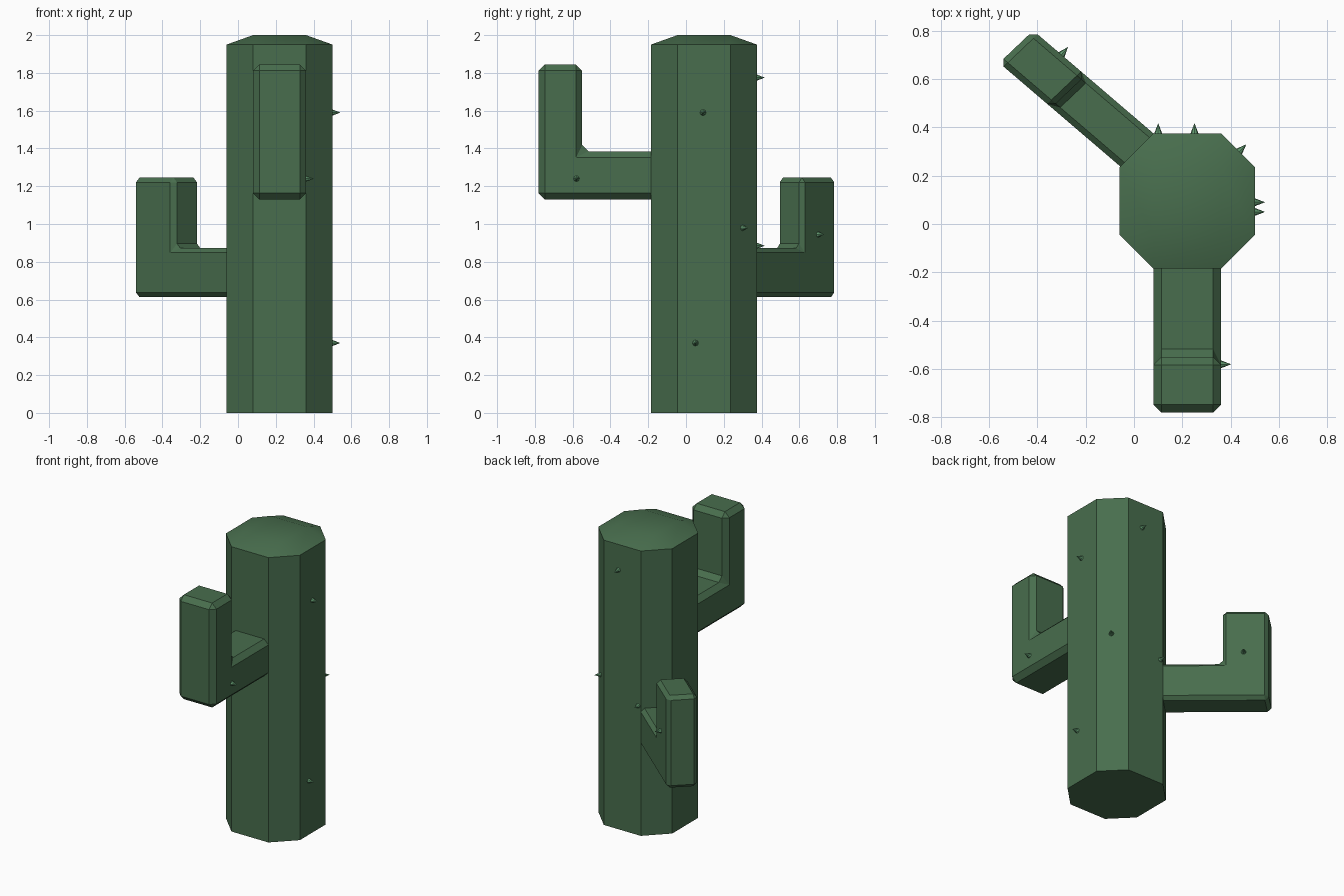
import bpy, bmesh
from mathutils import Matrix, Vector

if "Cube" in bpy.data.objects:
    bpy.data.objects.remove(bpy.data.objects["Cube"])


def material(name, color):
    m = bpy.data.materials.new(name)
    m.diffuse_color = (*color, 1)
    m.use_nodes = True
    m.node_tree.nodes["Principled BSDF"].inputs["Base Color"].default_value = m.diffuse_color
    return m


GREEN = material("cactus green", (0.065, 0.155, 0.075))
LIGHT = material("spine green", (0.12, 0.32, 0.16))


def finish(name, bm, mat):
    bmesh.ops.recalc_face_normals(bm, faces=bm.faces)
    me = bpy.data.meshes.new(name)
    bm.to_mesh(me)
    bm.free()
    ob = bpy.data.objects.new(name, me)
    bpy.context.collection.objects.link(ob)
    me.materials.append(mat)
    bpy.ops.object.select_all(action='DESELECT')
    ob.select_set(True)
    bpy.context.view_layer.objects.active = ob
    bpy.ops.object.shade_smooth_by_angle(angle=0.5)
    return ob


# Trunk: octagonal column with a shallow chamfered cap
CX, CY, A, B = 0.22, 0.095, 0.28, 0.14
octagon = [(A, -B), (A, B), (B, A), (-B, A), (-A, B), (-A, -B), (-B, -A), (B, -A)]
bm = bmesh.new()
low = [bm.verts.new((CX + x, CY + y, 0)) for x, y in octagon]
high = [bm.verts.new((CX + x, CY + y, 1.95)) for x, y in octagon]
cap = [bm.verts.new((CX + x, CY + y, 2)) for x, y in [(B, B), (-B, B), (-B, -B), (B, -B)]]
bm.faces.new(low[::-1])
bm.faces.new(cap)
for i in range(8):
    j = (i + 1) % 8
    bm.faces.new((low[i], low[j], high[j], high[i]))
for k in range(4):
    a, b, c = (high[(2 * k + n) % 8] for n in (1, 2, 3))
    bm.faces.new((a, b, cap[k]))
    bm.faces.new((b, c, cap[(k + 1) % 4], cap[k]))
finish("trunk", bm, GREEN)


def arm(name, tip, across, out, width, thick, z0, z1, z2, bevel):
    """L-shaped arm: profile extruded across its width, all edges chamfered."""
    profile = [(0, z0), (0, z2), (-thick, z2), (-thick, z1), (-0.8, z1), (-0.8, z0)]
    bm = bmesh.new()
    sides = [[bm.verts.new((x, s, z)) for s, z in profile] for x in (-width / 2, width / 2)]
    bm.faces.new(sides[0])
    bm.faces.new(sides[1][::-1])
    for i in range(6):
        j = (i + 1) % 6
        bm.faces.new((sides[0][i], sides[1][i], sides[1][j], sides[0][j]))
    bmesh.ops.recalc_face_normals(bm, faces=bm.faces)
    bmesh.ops.bevel(bm, geom=bm.edges[:], offset=bevel, segments=1, affect='EDGES')
    frame = Matrix(((across[0], out[0], 0, tip[0]),
                    (across[1], out[1], 0, tip[1]),
                    (0, 0, 1, 0), (0, 0, 0, 1)))
    bm.transform(frame)
    finish(name, bm, GREEN)


# Arms
arm("front_arm", (0.22, -0.78), (-1, 0), (0, -1), 0.28, 0.23, 1.13, 1.385, 1.845, 0.033)
arm("back_left_arm", (-0.487, 0.733), (0.725, 0.689), (-0.76, 0.65),
    0.194, 0.285, 0.613, 0.872, 1.245, 0.024)

# Spines: small cones pointing away from the surface
spines = [
    ((0.50, 0.09, 1.59), (1, 0, 0)),
    ((0.50, 0.05, 0.37), (1, 0, 0)),
    ((0.435, 0.30, 0.98), (1, 1, 0)),
    ((0.25, 0.375, 1.775), (0, 1, 0)),
    ((0.10, 0.375, 0.885), (0, 1, 0)),
    ((0.36, -0.58, 1.24), (1, 0, 0)),
    ((-0.30, 0.70, 0.945), (0.65, 0.76, 0)),
]
for n, (pos, direction) in enumerate(spines, 1):
    bm = bmesh.new()
    bmesh.ops.create_cone(bm, cap_ends=True, segments=8, radius1=0.023, radius2=0, depth=0.06)
    d = Vector(direction).normalized()
    bm.transform(Matrix.Translation(Vector(pos) + d * 0.012) @ d.to_track_quat('Z', 'Y').to_matrix().to_4x4())
    finish(f"spine_{n}", bm, LIGHT)
